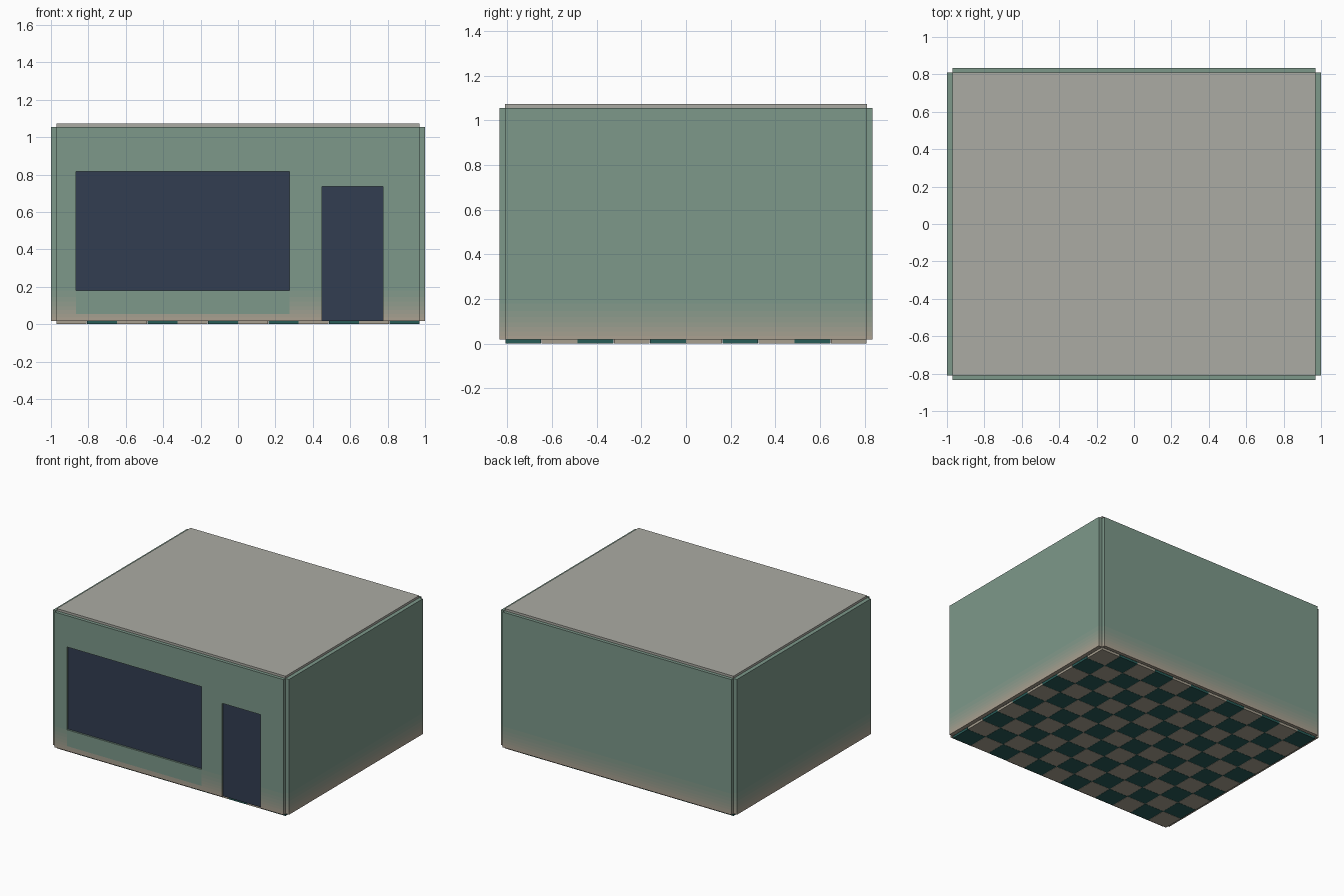
import bpy, bmesh, math
from mathutils import Matrix, Vector

if "Cube" in bpy.data.objects:
    bpy.data.objects.remove(bpy.data.objects["Cube"])


def mat(name, r, g, b):
    m = bpy.data.materials.new(name)
    m.diffuse_color = (*[(c / 255) ** 2.2 for c in (r, g, b)], 1)
    m.use_nodes = True
    m.node_tree.nodes["Principled BSDF"].inputs["Base Color"].default_value = m.diffuse_color
    return m


def mix(t, a=(170, 160, 144), b=(124, 151, 137)):
    return [p + (q - p) * t for p, q in zip(a, b)]


GREEN = mat("wall_green", *mix(1))
DARK = mat("tile_dark", 44, 92, 88)
LIGHT = mat("tile_light", 166, 158, 142)
GLASS = mat("dark_glass", 54, 64, 82)
ROOF = mat("roof_grey", 170, 170, 162)

# Wall colour fades from dusty base to green
BANDS = [0.018, 0.035, 0.055, 0.075, 0.095, 0.12, 0.145, 0.18]
FADE = [mat(f"wall_fade_{i}", *mix(i / 7)) for i in range(7)] + [GREEN]
Z0, Z1 = 0.018, 1.055
WINDOW = (-0.865, 0.275, 0.18, 0.815)
DOOR = (0.45, 0.775, Z0, 0.735)


def finish(name, bm, mats):
    bmesh.ops.recalc_face_normals(bm, faces=bm.faces)
    me = bpy.data.meshes.new(name)
    bm.to_mesh(me)
    bm.free()
    for m in mats:
        me.materials.append(m)
    ob = bpy.data.objects.new(name, me)
    bpy.context.collection.objects.link(ob)
    return ob


def add_box(bm, x0, x1, y0, y1, z0, z1):
    m = Matrix.Translation(((x0 + x1) / 2, (y0 + y1) / 2, (z0 + z1) / 2))
    m = m @ Matrix.Diagonal((x1 - x0, y1 - y0, z1 - z0, 1))
    bmesh.ops.create_cube(bm, size=1, matrix=m)


def box(name, dims, m):
    bm = bmesh.new()
    add_box(bm, *dims)
    return finish(name, bm, [m])


def inside(x, z, r):
    return r[0] < x < r[1] and r[2] < z < r[3]


def wall(name, half, dist, thick, angle, holes=()):
    """Slab of grid cells with openings, facing -y, then turned about z."""
    xs = sorted({-half, half, *[v for h in holes for v in h[:2]]})
    zs = sorted({*BANDS, Z1, *[v for h in holes for v in h[2:]]})
    bm = bmesh.new()
    for x0, x1 in zip(xs, xs[1:]):
        for z0, z1 in zip(zs, zs[1:]):
            cx, cz = (x0 + x1) / 2, (z0 + z1) / 2
            if any(inside(cx, cz, h) for h in holes):
                continue
            f = bm.faces.new([bm.verts.new((x, -dist, z)) for x, z in
                              ((x0, z0), (x1, z0), (x1, z1), (x0, z1))])
            f.material_index = min(sum(cz > b for b in BANDS) - 1, 7)
            # cleaner green apron under the window
            if holes and inside(cx, cz, (WINDOW[0], WINDOW[1], 0.055, 0.18)):
                f.material_index = 7
    bmesh.ops.remove_doubles(bm, verts=bm.verts, dist=1e-5)
    ext = bmesh.ops.extrude_face_region(bm, geom=bm.faces[:], use_keep_orig=True)
    bmesh.ops.translate(bm, vec=(0, thick, 0), verts=[
        v for v in ext["geom"] if isinstance(v, bmesh.types.BMVert)])
    bmesh.ops.rotate(bm, verts=bm.verts, cent=Vector(),
                     matrix=Matrix.Rotation(angle, 3, 'Z'))
    finish(name, bm, FADE)


# Four walls
wall("front_wall", 0.97, 0.835, 0.025, 0, (WINDOW, DOOR))
wall("back_wall", 0.97, 0.835, 0.025, math.pi)
wall("right_wall", 0.81, 1.0, 0.03, math.pi / 2)
wall("left_wall", 0.81, 1.0, 0.03, -math.pi / 2)

# Panes set back in the openings
for name, r in (("window_pane", WINDOW), ("door_pane", DOOR)):
    box(name, (r[0], r[1], -0.822, -0.814, r[2], r[3]), GLASS)

# Roof slab
box("roof", (-0.97, 0.97, -0.81, 0.81, Z1, 1.072), ROOF)

# Checkered floor, 12 x 10 tiles
P, H = 1.94 / 12, 0.0802
Q = 1.62 / 10
for name, parity, m in (("floor_tiles_light", 0, LIGHT), ("floor_tiles_dark", 1, DARK)):
    bm = bmesh.new()
    for i in range(12):
        for j in range(10):
            if (i + j) % 2 == parity:
                x, y = -0.97 + (i + 0.5) * P, -0.81 + (j + 0.5) * Q
                add_box(bm, x - H, x + H, y - H, y + H, 0, Z0)
    finish(name, bm, [m])
